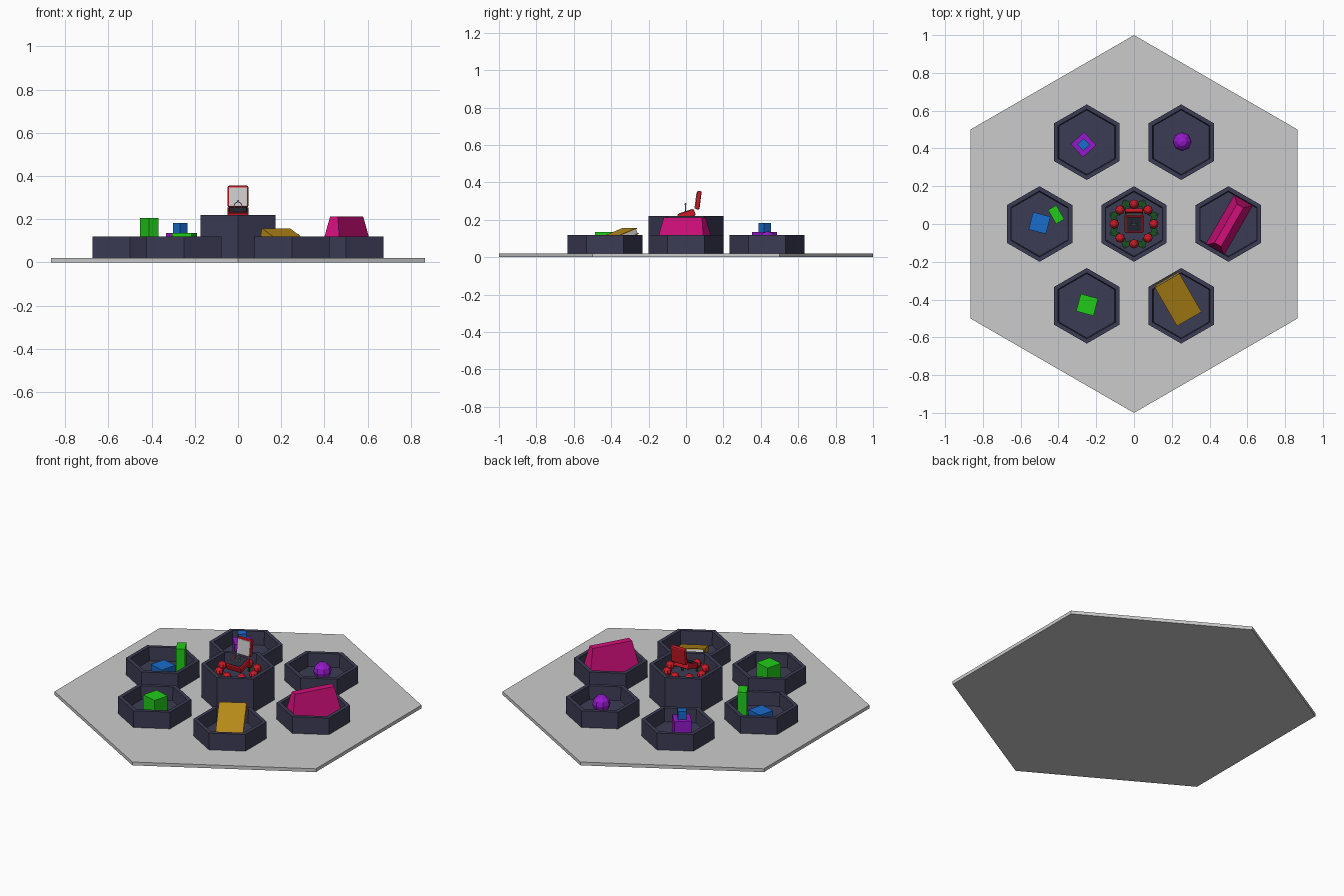
import bpy, bmesh
from math import radians, sin, cos, pi
from mathutils import Matrix, Vector

if "Cube" in bpy.data.objects:
    bpy.data.objects.remove(bpy.data.objects["Cube"])

def mat(name, r, g, b):
    m = bpy.data.materials.new(name)
    m.diffuse_color = (r, g, b, 1)
    m.use_nodes = True
    m.node_tree.nodes["Principled BSDF"].inputs["Base Color"].default_value = m.diffuse_color
    return m

NAVY = mat("navy", 0.045, 0.045, 0.09)
GREEN = mat("green", 0.015, 0.6, 0.01)
BLUE = mat("blue", 0.01, 0.15, 0.6)
PURPLE = mat("purple", 0.3, 0.01, 0.6)
PINK = mat("pink", 0.65, 0.005, 0.2)
GOLD = mat("gold", 0.5, 0.27, 0.01)
RED = mat("red", 0.6, 0.01, 0.02)
LEAF = mat("leaf_green", 0.01, 0.08, 0.015)
DARK = mat("cushion_dark", 0.02, 0.025, 0.04)
PALE = mat("pale", 0.65, 0.65, 0.62)

def obj(name, bm, m=None):
    bmesh.ops.recalc_face_normals(bm, faces=bm.faces)
    me = bpy.data.meshes.new(name)
    bm.to_mesh(me)
    bm.free()
    o = bpy.data.objects.new(name, me)
    bpy.context.collection.objects.link(o)
    if m:
        me.materials.append(m)
    return o

def loft(name, rings, m=None):
    """Closed solid through a stack of equal-length rings."""
    bm = bmesh.new()
    vs = [[bm.verts.new(p) for p in r] for r in rings]
    n = len(rings[0])
    for a, b in zip(vs, vs[1:]):
        for i in range(n):
            bm.faces.new((a[i], a[(i + 1) % n], b[(i + 1) % n], b[i]))
    bm.faces.new(vs[0][::-1])
    bm.faces.new(vs[-1])
    return obj(name, bm, m)

def hexa(r, z, cx=0, cy=0):
    return [(cx + r * sin(i * pi / 3), cy + r * cos(i * pi / 3), z) for i in range(6)]

def rect(w, d, z):
    return [(-w, -d, z), (w, -d, z), (w, d, z), (-w, d, z)]

def box(name, size, loc, m, rot=(0, 0, 0), bevel=0):
    bm = bmesh.new()
    bmesh.ops.create_cube(bm, size=1)
    bmesh.ops.scale(bm, vec=size, verts=bm.verts)
    o = obj(name, bm, m)
    o.location = loc
    o.rotation_euler = [radians(a) for a in rot]
    if bevel:
        b = o.modifiers.new("bevel", 'BEVEL')
        b.width, b.segments = bevel, 2
    return o

# base plate
loft("base_plate", [hexa(1, 0), hexa(1, 0.02)])

# hexagonal trays: tall centre one and six around it
def tray(name, x, y, top, floor):
    loft(name, [hexa(0.2, 0.02, x, y), hexa(0.2, top, x, y),
                hexa(0.175, top, x, y), hexa(0.17, floor, x, y)], NAVY)

tray("centre_tray", 0, 0, 0.22, 0.14)
for i in range(6):
    a = i * pi / 3
    tray(f"outer_tray_{i}", 0.5 * cos(a), 0.5 * sin(a), 0.12, 0.04)

# block pieces in the left, front left and back left trays
box("flat_blue_block", (0.095, 0.095, 0.045), (-0.5, 0.005, 0.0625), BLUE, (0, 0, -15))
box("tall_green_block", (0.085, 0.05, 0.165), (-0.412, 0.05, 0.1225), GREEN, (0, 0, -60))
box("green_cube", (0.095, 0.095, 0.095), (-0.248, -0.428, 0.0875), GREEN, (0, 0, -15))
box("purple_cube", (0.095, 0.095, 0.095), (-0.267, 0.42, 0.0875), PURPLE, (0, 0, 42))
box("small_blue_cube", (0.047, 0.047, 0.048), (-0.267, 0.42, 0.159), BLUE, (0, 0, 42))

# faceted ball in the back right tray
bm = bmesh.new()
bmesh.ops.create_uvsphere(bm, u_segments=8, v_segments=6, radius=0.05)
ball = obj("purple_ball", bm, PURPLE)
ball.location = (0.255, 0.436, 0.088)

# pink tapered wedge in the right tray
wedge = loft("pink_wedge", [rect(0.153, 0.056, 0.04), rect(0.118, 0.02, 0.213)], PINK)
wedge.location = (0.503, -0.007, 0)
wedge.rotation_euler.z = radians(60)

# book leaning on the rim of the front right tray
pose = Matrix.Translation((0.231, -0.396, 0.098)) @ Matrix.Rotation(radians(30), 4, 'Z') \
    @ Matrix.Rotation(radians(20), 4, 'X')
for name, size, loc, m in (
        ("book_pages", (0.138, 0.24, 0.025), (0.002, 0, 0), PALE),
        ("book_front_cover", (0.15, 0.25, 0.005), (0, 0, 0.015), GOLD),
        ("book_back_cover", (0.15, 0.25, 0.005), (0, 0, -0.015), GOLD),
        ("book_spine", (0.006, 0.25, 0.03), (-0.072, 0, 0), GOLD)):
    o = box(name, size, (0, 0, 0), m)
    o.matrix_world = pose @ Matrix.Translation(loc)

# ring of roses with leaves in the centre tray
for i in range(8):
    a = i * pi / 4
    bm = bmesh.new()
    bmesh.ops.create_uvsphere(bm, u_segments=8, v_segments=6, radius=0.025)
    rose = obj(f"rose_{i}", bm, RED)
    rose.location = (0.105 * cos(a), 0.105 * sin(a), 0.19)
    rose.rotation_euler.z = a
    box(f"stem_{i}", (0.008, 0.008, 0.045), (0.105 * cos(a), 0.105 * sin(a), 0.158), LEAF)
    for j, off in enumerate((-0.3, 0.3)):
        b = a + off
        bm = bmesh.new()
        pts = [(-0.028, 0, 0), (0, -0.015, 0.006), (0.03, 0, 0), (0, 0.015, 0.006)]
        bm.faces.new([bm.verts.new(p) for p in pts])
        leaf = obj(f"leaf_{i}_{j}", bm, LEAF)
        leaf.location = (0.112 * cos(b), 0.112 * sin(b), 0.172)
        leaf.rotation_euler.z = b + off

# open jewellery box, tipped forward
TILT = 18
box("jewel_box_base", (0.098, 0.095, 0.035), (0, 0.002, 0.226), RED, (TILT, 0, 0), 0.006)
box("jewel_box_cushion", (0.082, 0.08, 0.012), (0, -0.001, 0.24), DARK, (TILT, 0, 0), 0.003)
box("jewel_box_lid", (0.096, 0.024, 0.1), (0, 0.066, 0.305), RED, (-7, 0, 0), 0.008)
box("jewel_box_lining", (0.084, 0.006, 0.088), (0, 0.0535, 0.3035), PALE, (-7, 0, 0), 0.003)

# ring standing in the cushion
bpy.ops.mesh.primitive_torus_add(major_radius=0.018, minor_radius=0.002, major_segments=20,
                                 minor_segments=6, location=(0, -0.003, 0.261),
                                 rotation=(pi / 2, 0, 0))
ring = bpy.context.object
ring.name = "ring_band"
ring.data.materials.append(PALE)
bpy.ops.object.shade_smooth_by_angle()
bm = bmesh.new()
bmesh.ops.create_icosphere(bm, subdivisions=1, radius=0.006)
gem = obj("ring_gem", bm, PALE)
gem.location = (0, -0.003, 0.284)
